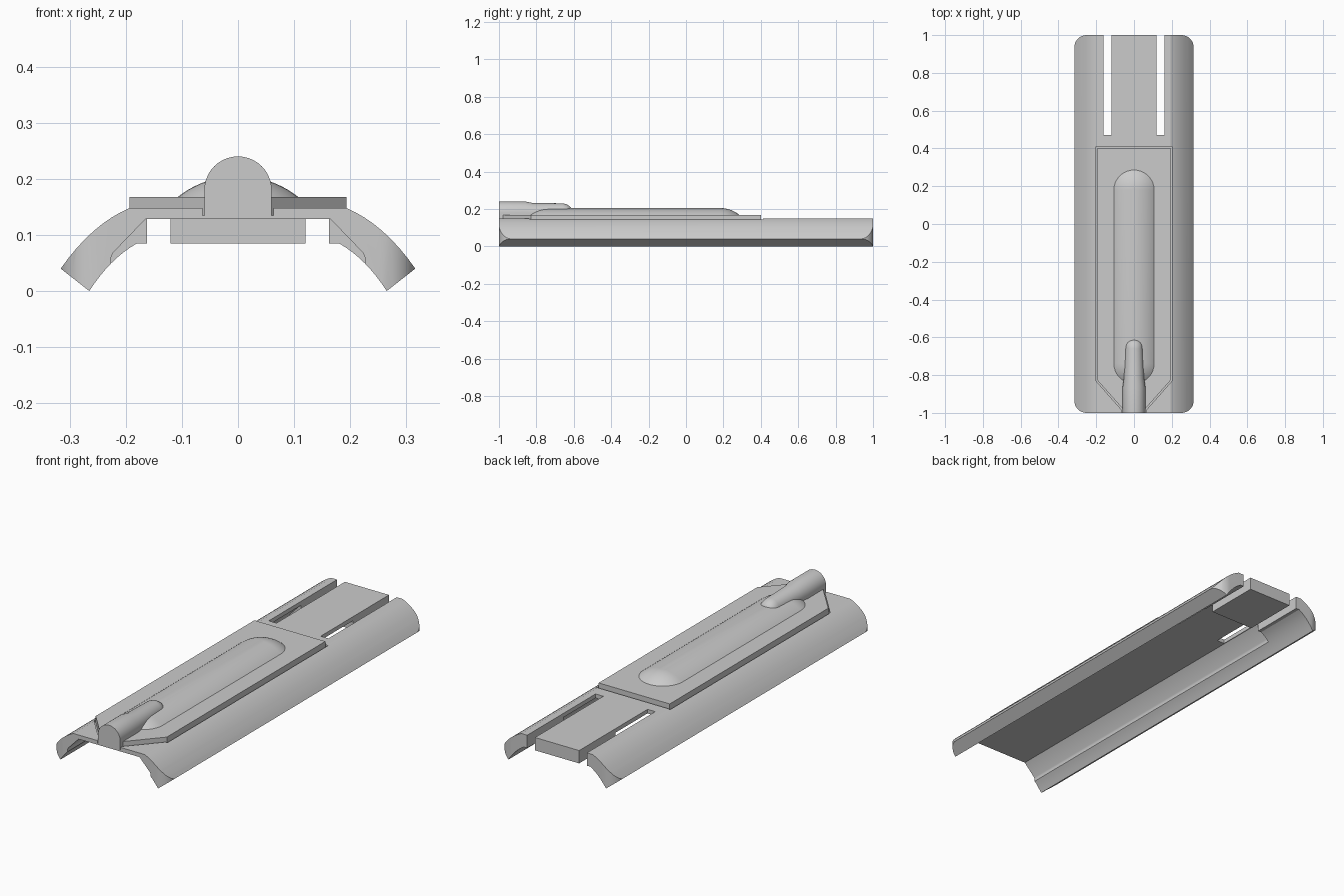
import bpy, bmesh, math

if "Cube" in bpy.data.objects:
    bpy.data.objects.remove(bpy.data.objects["Cube"])


def finish(name, bm, smooth=True):
    bmesh.ops.recalc_face_normals(bm, faces=bm.faces)
    me = bpy.data.meshes.new(name)
    bm.to_mesh(me)
    bm.free()
    ob = bpy.data.objects.new(name, me)
    bpy.context.collection.objects.link(ob)
    if smooth:
        shade(ob)
    return ob


def shade(ob):
    bpy.ops.object.select_all(action='DESELECT')
    ob.select_set(True)
    bpy.context.view_layer.objects.active = ob
    bpy.ops.object.shade_smooth_by_angle(angle=math.radians(25))


def loft(name, rings, smooth=True):
    """Skin a list of closed rings and cap both ends."""
    bm = bmesh.new()
    vs = [[bm.verts.new(p) for p in r] for r in rings]
    n = len(vs[0])
    for a, b in zip(vs, vs[1:]):
        for i in range(n):
            j = (i + 1) % n
            bm.faces.new((a[i], a[j], b[j], b[i]))
    bm.faces.new(vs[0])
    bm.faces.new(vs[-1])
    return finish(name, bm, smooth)


def mirrored(half):
    return half + [(-x, v) for x, v in reversed(half)]


def prism_y(name, prof, y0, y1):
    return loft(name, [[(x, y, z) for x, z in prof] for y in (y0, y1)], False)


def prism_z(name, prof, z0, z1):
    return loft(name, [[(x, y, z) for x, y in prof] for z in (z0, z1)], False)


def boolean(ob, cutter, op='DIFFERENCE'):
    m = ob.modifiers.new('cut', 'BOOLEAN')
    m.object, m.operation, m.solver = cutter, op, 'EXACT'
    bpy.context.view_layer.objects.active = ob
    bpy.ops.object.modifier_apply(modifier=m.name)
    bpy.data.objects.remove(cutter)


def curve(p, c, q, n=8):
    return [tuple((1 - t) ** 2 * a + 2 * t * (1 - t) * b + t * t * d
                  for a, b, d in zip(p, c, q)) for t in (i / n for i in range(n + 1))]


# Shell: flat top with curved wings
half = (curve((0.193, 0.148), (0.26, 0.12), (0.316, 0.04))
        + curve((0.265, 0.0), (0.228, 0.058), (0.18, 0.085)))
# order: right half top to bottom, then left half bottom to top
shell = prism_y('shell', mirrored(half), -1.0, 1.0)

# Underside pocket, leaving a thick rear block
pocket = mirrored([(0.226, -0.1), (0.226, 0.06), (0.223, 0.068), (0.165, 0.128)])
boolean(shell, prism_y('pocket_cutter', pocket, -1.1, 0.72))

# Rear slots that free the middle tab
for s in (-1, 1):
    slot = [(s * 0.12, 0.47), (s * 0.162, 0.47), (s * 0.162, 1.1), (s * 0.12, 1.1)]
    boolean(shell, prism_z('slot_cutter', slot, -0.1, 0.3))

# Shallow recess around the top plate, open at the front
recess = mirrored([(0.2, 0.411), (0.2, -0.832), (0.063, -0.987), (0.063, -1.1)])
boolean(shell, prism_z('recess_cutter', recess, 0.135, 0.3))

# Rounded plan corners
r, hx, hy = 0.065, 0.3161, 1.0
outline = []
for cx, cy, a0 in ((1, 1, 0), (-1, 1, 90), (-1, -1, 180), (1, -1, 270)):
    for i in range(9):
        a = math.radians(a0 + 90 * i / 8)
        outline.append((cx * (hx - r) + r * math.cos(a), cy * (hy - r) + r * math.sin(a)))
boolean(shell, prism_z('corner_cutter', outline, -0.2, 0.4), 'INTERSECT')
shade(shell)

# Raised top plate with chamfered front corners
prism_z('top_plate', mirrored([(0.193, 0.402), (0.193, -0.828), (0.06, -0.978)]), 0.134, 0.168)

# Long domed bump: stacked shrinking stadium rings following a circular arc
w, h, n = 0.107, 0.037, 10
R = (w * w + h * h) / (2 * h)
top_angle = math.asin(w / R)
rings = [[(w * c, y + w * s, 0.16) for y, c, s in
          [(0.179 if i <= 16 else -0.738, math.cos(math.pi * k / 16), math.sin(math.pi * k / 16))
           for i, k in enumerate(list(range(17)) + list(range(16, 33)))]]]
for j in range(n):
    a = top_angle * (1 - j / n)
    rr, z = R * math.sin(a), 0.168 + h - R * (1 - math.cos(a))
    rings.append([(x / w * rr, (y - (0.179 if i <= 16 else -0.738)) / w * rr
                   + (0.179 if i <= 16 else -0.738), z)
                  for i, (x, y, _) in enumerate(rings[0])])
loft('long_bump', rings)

# Front nozzle: arch sections tapering to a rounded tip
rings = []
for y, hw, top in ((-1.0, 0.06, 0.24), (-0.86, 0.06, 0.24), (-0.82, 0.054, 0.232),
                   (-0.66, 0.047, 0.23), (-0.64, 0.045, 0.226), (-0.625, 0.039, 0.217),
                   (-0.616, 0.03, 0.207), (-0.612, 0.02, 0.197)):
    arch = [(hw * math.cos(math.pi * i / 20), y, top - hw + hw * math.sin(math.pi * i / 20))
            for i in range(21)]
    rings.append([(hw, y, 0.133)] + arch + [(-hw, y, 0.133)])
loft('front_nozzle', rings)
